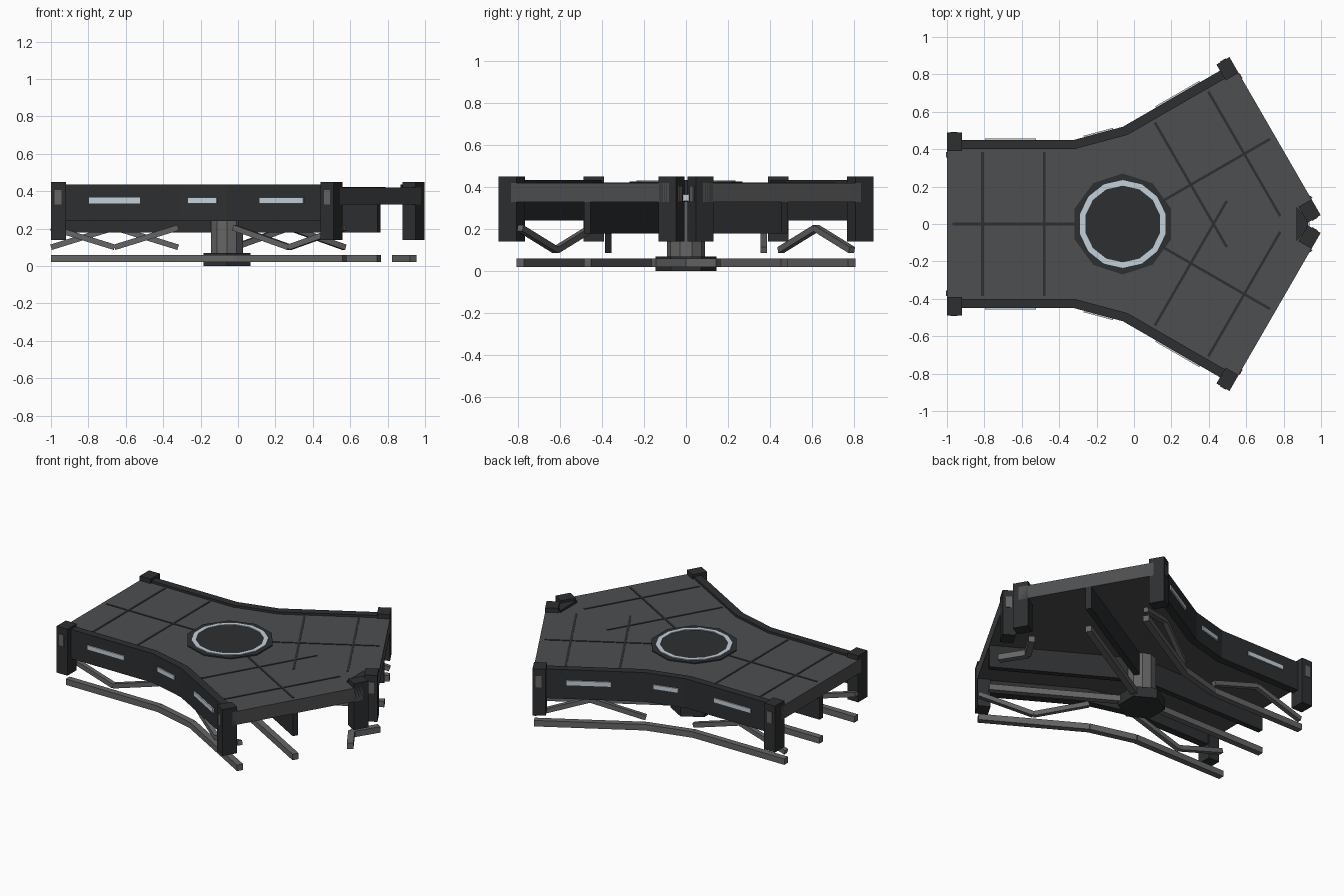
import bpy, bmesh
from math import radians, sin, cos, pi, atan2
from mathutils import Vector, Matrix

if "Cube" in bpy.data.objects:
    bpy.data.objects.remove(bpy.data.objects["Cube"])

CX, END, D0 = -0.06, 0.94, 0.26     # hub centre, arm length, arm start
ARMS = [pi, radians(30), radians(-30)]


def mat(name, r, g, b):
    m = bpy.data.materials.new(name)
    m.diffuse_color = (r, g, b, 1)
    m.use_nodes = True
    m.node_tree.nodes["Principled BSDF"].inputs["Base Color"].default_value = m.diffuse_color
    return m


DECK = mat("deck_grey", 0.075, 0.077, 0.08)
DARK = mat("dark_grey", 0.026, 0.028, 0.03)
STEEL = mat("steel", 0.13, 0.13, 0.13)
LIGHT = mat("light", 0.55, 0.63, 0.7)


def loc(a, d, l):
    """Arm coordinates (distance, sideways) to plan coordinates."""
    return (CX + d * cos(a) - l * sin(a), d * sin(a) + l * cos(a))


def finish(name, bm, m):
    bmesh.ops.recalc_face_normals(bm, faces=bm.faces)
    me = bpy.data.meshes.new(name)
    bm.to_mesh(me)
    bm.free()
    me.materials.append(m)
    ob = bpy.data.objects.new(name, me)
    bpy.context.collection.objects.link(ob)
    return ob


def prism(name, pts, z0, z1, m):
    bm = bmesh.new()
    f = bm.faces.new([bm.verts.new((x, y, z0)) for x, y in pts])
    r = bmesh.ops.extrude_face_region(bm, geom=[f])
    vs = [v for v in r["geom"] if isinstance(v, bmesh.types.BMVert)]
    bmesh.ops.translate(bm, verts=vs, vec=(0, 0, z1 - z0))
    return finish(name, bm, m)


def arm_box(name, a, d0, d1, l0, l1, z0, z1, m):
    return prism(name, [loc(a, d0, l0), loc(a, d1, l0), loc(a, d1, l1), loc(a, d0, l1)], z0, z1, m)


def bar(name, p, q, w, h, m):
    """Rectangular bar between two points, kept upright."""
    p, q = Vector(p), Vector(q)
    x = (q - p).normalized()
    y = Vector((0, 0, 1)).cross(x).normalized()
    rot = Matrix((x, y, x.cross(y))).transposed().to_4x4()
    bm = bmesh.new()
    bmesh.ops.create_cube(bm, size=1, matrix=Matrix.Translation((p + q) / 2) @ rot
                          @ Matrix.Diagonal(((q - p).length, w, h, 1)))
    return finish(name, bm, m)


def ngon(r, n):
    return [(CX + r * cos(pi / 2 + 2 * pi * i / n), r * sin(pi / 2 + 2 * pi * i / n)) for i in range(n)]


def side_path(s, l, end=END):
    """Bent outline from the straight arm to the slanted arm, s = +1 back, -1 front."""
    a = radians(30) * s
    return [loc(pi, end, -l * s), loc(pi, D0, -l * s), loc(a, D0, l * s), loc(a, end, l * s)]


# deck slab
tip = loc(ARMS[1], END, -0.45)
outline = side_path(1, 0.42) + [tip, (0.9, 0), (tip[0], -tip[1])] + side_path(-1, 0.42)[::-1]
prism("deck", outline, 0.33, 0.42, DECK)

for s, side in ((1, "back"), (-1, "front")):
    # side walls and their light strips
    out, inn = side_path(s, 0.45), side_path(s, 0.40)
    for i, frac in enumerate((0.4, 0.6, 0.4)):
        prism(f"{side}_wall_{i}", [out[i], out[i + 1], inn[i + 1], inn[i]], 0.24, 0.435, DARK)
        p, q = Vector(out[i]), Vector(out[i + 1])
        c, h = (p + q) / 2, (q - p) * frac / 2
        bar(f"{side}_light_{i}", (*(c - h), 0.35), (*(c + h), 0.35), 0.016, 0.03, LIGHT)
    # lower chord following the wall
    ch = side_path(s, 0.37)
    for i in range(3):
        bar(f"{side}_chord_{i}", (*ch[i], 0.04), (*ch[i + 1], 0.04), 0.04, 0.04, STEEL)
    # zigzag braces, opposite phase on the two sides
    hi, lo = (0.205, 0.10) if s < 0 else (0.10, 0.205)
    for a, l in ((pi, -0.37 * s), (radians(30) * s, 0.37 * s)):
        pts = [(*loc(a, END, l), hi), (*loc(a, 0.60, l), lo), (*loc(a, D0, l), hi)]
        for i in range(2):
            bar(f"{side}_brace_{i}", pts[i], pts[i + 1], 0.03, 0.03, STEEL)
    # short chord in the notch between the slanted arms
    bar(f"{side}_notch_chord", (*loc(radians(30) * s, END, -0.365 * s), 0.04), (0.84, 0, 0.04), 0.04, 0.04, STEEL)

# notch wall with its light
prism("notch_wall", [(0.87, -0.09), (0.93, -0.02), (0.93, 0.02), (0.87, 0.09)], 0.33, 0.435, DARK)
bar("notch_light", (0.933, -0.02, 0.35), (0.933, 0.02, 0.35), 0.012, 0.03, LIGHT)

for n, a in enumerate(ARMS):
    # girder and chord under the arm centre
    arm_box(f"girder_{n}", a, 0, END, -0.018, 0.018, 0.18, 0.335, DARK)
    arm_box(f"centre_chord_{n}", a, 0.08, END, -0.02, 0.02, 0.02, 0.06, STEEL)
    # deck seams
    arm_box(f"long_seam_{n}", a, 0.24, 0.91, -0.007, 0.007, 0.415, 0.423, DARK)
    for d in (0.42, 0.75):
        arm_box(f"cross_seam_{n}", a, d - 0.007, d + 0.007, -0.385, 0.385, 0.415, 0.423, DARK)
    # corner posts with side panels
    for s in (1, -1):
        arm_box(f"post_{n}", a, 0.86, END, 0.39 * s, 0.488 * s, 0.14, 0.45, DARK)
        arm_box(f"post_panel_{n}", a, 0.885, 0.92, 0.48 * s, 0.492 * s, 0.33, 0.405, STEEL)

# hub: foot, column, deck disc and light ring
prism("hub_foot", ngon(0.145, 6), 0, 0.07, DARK)
prism("hub_column", ngon(0.09, 10), 0.05, 0.34, STEEL)
prism("hub_disc", ngon(0.27, 10), 0.41, 0.427, DARK)
N = 14
o, i_ = ngon(0.235, N), ngon(0.205, N)
for k in range(N):
    j = (k + 1) % N
    prism(f"ring_light_{k}", [o[k], o[j], i_[j], i_[k]], 0.42, 0.432, LIGHT)
